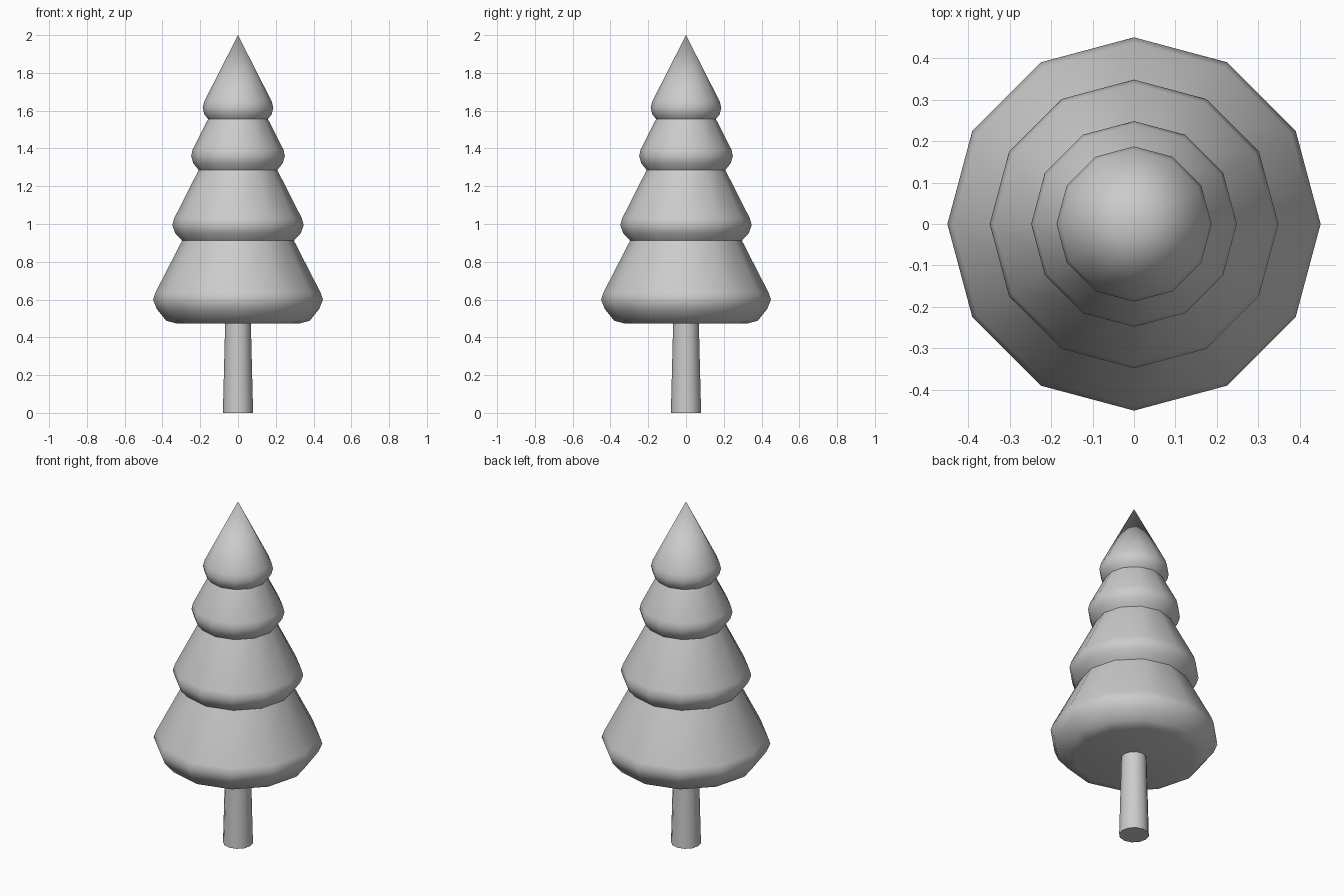
import bpy, bmesh, math

if "Cube" in bpy.data.objects:
    bpy.data.objects.remove(bpy.data.objects["Cube"])

SIDES = 12


def revolve(name, profile):
    """Revolve a (radius, z) profile; radius 0 becomes a single pole."""
    bm = bmesh.new()
    rings = []
    for r, z in profile:
        if r == 0:
            rings.append([bm.verts.new((0, 0, z))] * SIDES)
        else:
            rings.append([bm.verts.new((r * math.cos(i * math.tau / SIDES),
                                        r * math.sin(i * math.tau / SIDES), z))
                          for i in range(SIDES)])
    for low, high in zip(rings, rings[1:]):
        for i in range(SIDES):
            j = (i + 1) % SIDES
            corners = list(dict.fromkeys((low[i], low[j], high[j], high[i])))
            bm.faces.new(corners)
    bmesh.ops.recalc_face_normals(bm, faces=bm.faces)
    mesh = bpy.data.meshes.new(name)
    bm.to_mesh(mesh)
    bm.free()
    obj = bpy.data.objects.new(name, mesh)
    bpy.context.collection.objects.link(obj)
    bpy.ops.object.select_all(action='DESELECT')
    obj.select_set(True)
    bpy.context.view_layer.objects.active = obj
    bpy.ops.object.shade_smooth_by_angle(angle=math.radians(50))
    return obj


# Tapered trunk
revolve("trunk", [(0, 0), (0.08, 0), (0.068, 0.475)])

# Four stacked foliage tiers with rounded rims, as one skin
revolve("foliage", [
    (0, 0.472), (0.32, 0.472), (0.38, 0.488), (0.43, 0.55), (0.45, 0.60), (0.437, 0.637),
    (0.296, 0.912), (0.333, 0.952), (0.348, 0.995), (0.338, 1.03),
    (0.208, 1.286), (0.236, 1.32), (0.248, 1.36), (0.24, 1.395),
    (0.158, 1.556), (0.178, 1.58), (0.187, 1.615), (0.178, 1.65),
    (0, 2.0)])
